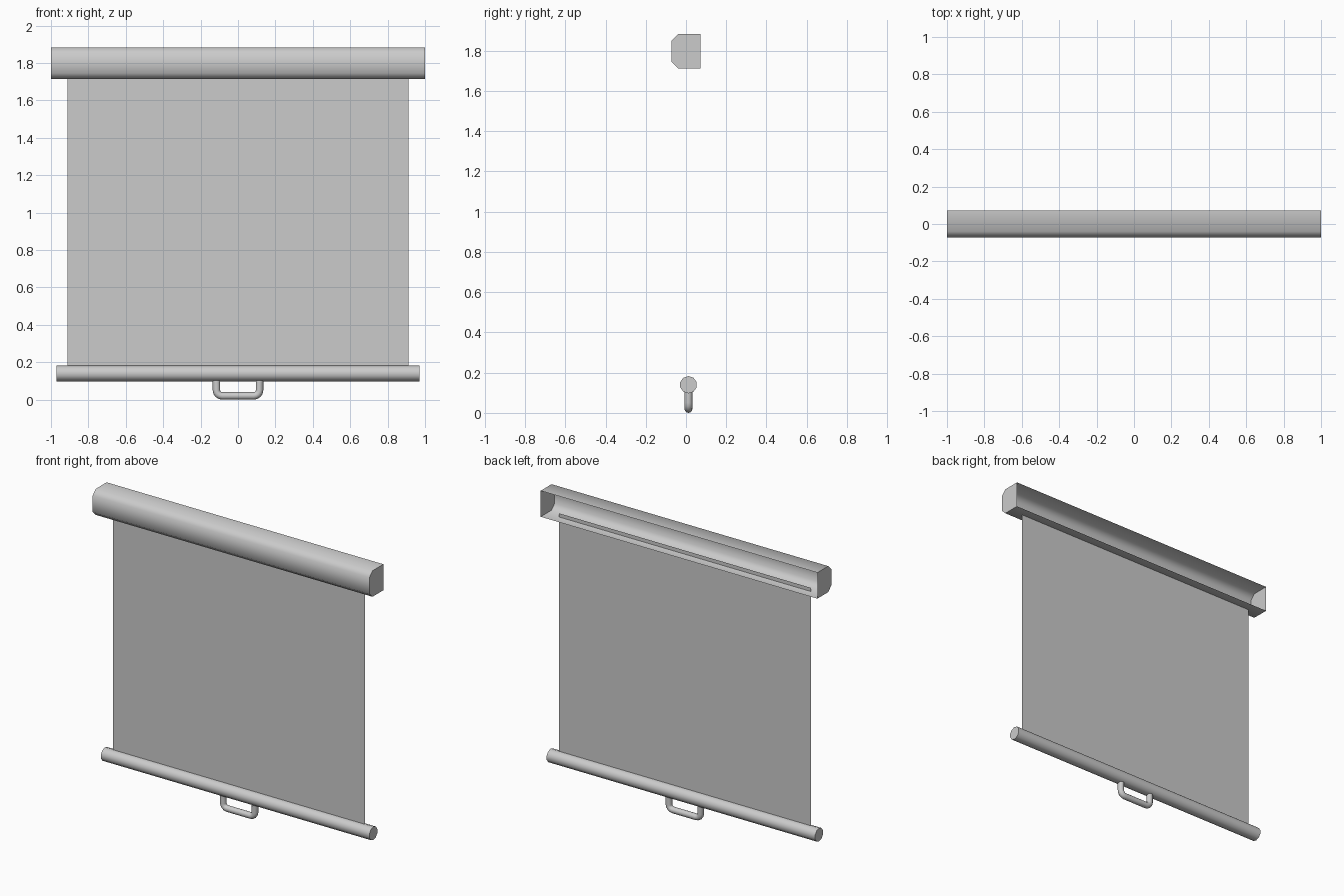
import bpy, bmesh, math
from mathutils import Vector

cube = bpy.data.objects.get("Cube")
if cube:
    bpy.data.objects.remove(cube, do_unlink=True)

grey = bpy.data.materials.new("light_grey")
grey.use_nodes = True
COLOUR = (0.6, 0.6, 0.6, 1.0)
grey.diffuse_color = COLOUR
grey.node_tree.nodes["Principled BSDF"].inputs["Base Color"].default_value = COLOUR

MID_Y = 0.012       # plane of the screen, rod and handle
ROD_Z, ROD_R = 0.14, 0.043
TUBE_R = 0.02


def finish(name, bm, smooth=None):
    mesh = bpy.data.meshes.new(name)
    bm.to_mesh(mesh)
    bm.free()
    mesh.materials.append(grey)
    obj = bpy.data.objects.new(name, mesh)
    bpy.context.collection.objects.link(obj)
    if smooth:
        bpy.ops.object.select_all(action='DESELECT')
        obj.select_set(True)
        bpy.context.view_layer.objects.active = obj
        bpy.ops.object.shade_smooth_by_angle(angle=math.radians(smooth))
    return obj


def loft(bm, rings, closed):
    """Skin a list of point rings with quads and cap both ends."""
    rows = [[bm.verts.new(p) for p in ring] for ring in rings]
    n = len(rows[0])
    for a, b in zip(rows, rows[1:]):
        for i in range(n if closed else n - 1):
            j = (i + 1) % n
            bm.faces.new((a[i], a[j], b[j], b[i]))
    bm.faces.new(rows[0][::-1])
    bm.faces.new(rows[-1])


# Housing: thin sheet profile, open at the back, with end plates
bottom, top, half, cut = 1.713, 1.883, 0.072, 0.032
profile = [(half, bottom), (-half + cut, bottom), (-half, bottom + cut),
           (-half, top - cut), (-half + cut, top), (half, top)]
bm = bmesh.new()
loft(bm, [[(x, y, z) for y, z in profile] for x in (1, -1)], closed=False)
bm.normal_update()
# make the sheet face outwards
centre = Vector((0, 0, (bottom + top) / 2))
for f in bm.faces:
    if f.normal.dot(f.calc_center_median() - centre) < 0:
        f.normal_flip()
finish("housing", bm, 50)

# Screen: single sheet that passes through the housing floor
bm = bmesh.new()
bm.faces.new([bm.verts.new((x, MID_Y, z)) for x, z in
              ((-0.911, ROD_Z), (0.911, ROD_Z), (0.911, 1.737), (-0.911, 1.737))])
finish("screen", bm)

# Bottom rod
SIDES = 10
bm = bmesh.new()
angles = [2 * math.pi * i / SIDES for i in range(SIDES)]
loft(bm, [[(x, MID_Y + ROD_R * math.sin(a), ROD_Z + ROD_R * math.cos(a)) for a in angles]
          for x in (-0.97, 0.97)], closed=True)
bmesh.ops.recalc_face_normals(bm, faces=bm.faces)
finish("bottom_rod", bm, 50)

# Handle: round tube swept along a U path with rounded corners
reach, bend = 0.115, 0.03
right = [(reach - bend + bend * math.sin(t), TUBE_R + bend - bend * math.cos(t), t)
         for t in (math.pi / 2 * k / 4 for k in range(5))]
right.append((reach, 0.112, math.pi / 2))
path = [(-x, z, -t) for x, z, t in reversed(right)] + right
rings = []
for x, z, t in path:
    side = Vector((-math.sin(t), 0, math.cos(t)))
    rings.append([Vector((x, MID_Y, z)) + TUBE_R * (math.cos(a) * side + math.sin(a) * Vector((0, 1, 0)))
                  for a in (2 * math.pi * i / 12 for i in range(12))])
bm = bmesh.new()
loft(bm, rings, closed=True)
bmesh.ops.recalc_face_normals(bm, faces=bm.faces)
finish("pull_handle", bm, 50)
